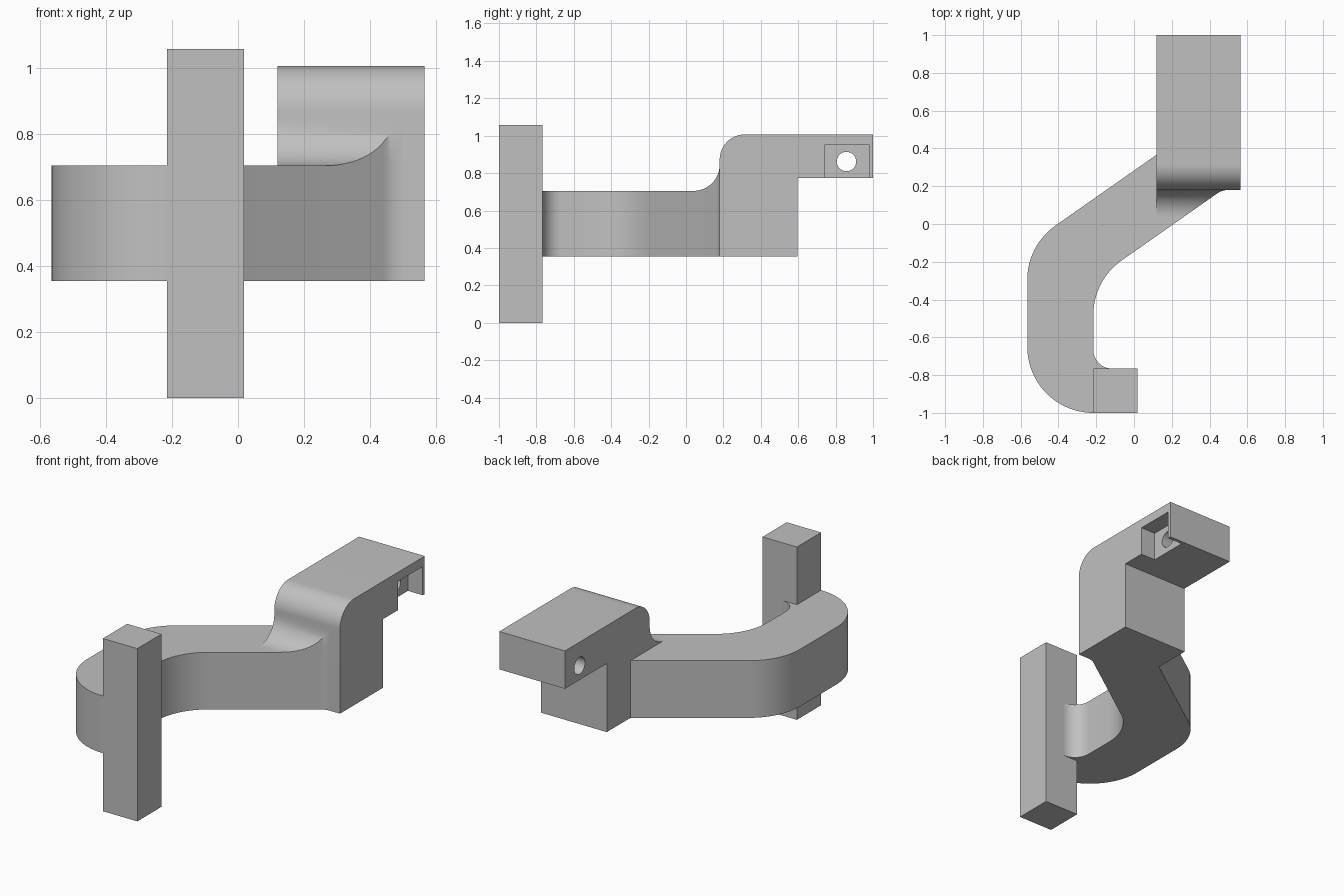
import bpy, bmesh
from math import sin, cos, radians, pi
from mathutils import Vector

cube = bpy.data.objects.get("Cube")
if cube:
    bpy.data.objects.remove(cube, do_unlink=True)

grey = bpy.data.materials.new("plain grey")
grey.use_nodes = True
colour = (0.53, 0.53, 0.53, 1)
grey.diffuse_color = colour
grey.node_tree.nodes["Principled BSDF"].inputs["Base Color"].default_value = colour


def arc(cx, cy, r, start, end, steps=16):
    """Points along an arc, angles in degrees."""
    angles = [radians(start + (end - start) * i / steps) for i in range(steps + 1)]
    return [(cx + r * cos(a), cy + r * sin(a)) for a in angles]


def prism(name, outline, low, high, axis="z"):
    """Extrude an outline along z (outline is x, y) or along x (outline is y, z)."""
    def place(p, h):
        return Vector((p[0], p[1], h)) if axis == "z" else Vector((h, p[0], p[1]))
    bm = bmesh.new()
    face = bm.faces.new([bm.verts.new(place(p, low)) for p in outline])
    side = bmesh.ops.extrude_face_region(bm, geom=[face])["geom"]
    shift = place((0, 0), high - low)
    bmesh.ops.translate(bm, vec=shift, verts=[v for v in side if isinstance(v, bmesh.types.BMVert)])
    bmesh.ops.recalc_face_normals(bm, faces=bm.faces)
    mesh = bpy.data.meshes.new(name)
    bm.to_mesh(mesh)
    bm.free()
    mesh.materials.append(grey)
    obj = bpy.data.objects.new(name, mesh)
    bpy.context.collection.objects.link(obj)
    return obj


def select(obj):
    bpy.ops.object.select_all(action="DESELECT")
    obj.select_set(True)
    bpy.context.view_layer.objects.active = obj


def combine(obj, tool, operation):
    """Apply a boolean and discard its tool."""
    mod = obj.modifiers.new("shape", "BOOLEAN")
    mod.operation = operation
    mod.solver = "EXACT"
    mod.object = tool
    select(obj)
    bpy.ops.object.modifier_apply(modifier=mod.name)
    bpy.data.objects.remove(tool, do_unlink=True)


def rectangle(a0, a1, b0, b1):
    return [(a0, b0), (a1, b0), (a1, b1), (a0, b1)]


# Upright post
post = prism("post", rectangle(-0.215, 0.018, -1.0, -0.766), 0, 1.058)

# Curved arm, traced from the post round the outside and back along the inside
arm_plan = (
    arc(-0.215, -0.65, 0.35, 270, 180, 24)
    + arc(-0.215, -0.295, 0.35, 180, 125)
    + [(0.12, 0.367), (0.12, 0.18)]
    + arc(0.498, 0.08, 0.1, 90, 125, 8)
    + arc(0.135, -0.48, 0.35, 125, 180)
    + arc(-0.115, -0.666, 0.1, 180, 270)
    + [(-0.215, -0.766)]
)
arm = prism("arm", arm_plan, 0.355, 0.705)

# Fillet on top of the arm, trimmed to the arm's plan
fillet_profile = arc(0.04, 0.845, 0.14, -90, 0) + [(0.18, 0.705)]
arm_fillet = prism("arm_fillet", fillet_profile, 0.12, 0.55, "x")
combine(arm_fillet, prism("arm_trim", arm_plan, 0.3, 1.0), "INTERSECT")

# Stepped end block with a rounded front shoulder
block_profile = (
    [(0.18, 0.355), (0.595, 0.355), (0.595, 0.775), (1.0, 0.775), (1.0, 1.007)]
    + arc(0.315, 0.872, 0.135, 90, 180)
)
end_block = prism("end_block", block_profile, 0.12, 0.565, "x")

# Side pocket, open underneath, and the cross hole
combine(end_block, prism("pocket", rectangle(0.74, 0.98, 0.7, 0.95), 0.465, 0.7, "x"), "DIFFERENCE")
hole = arc(0.858, 0.862, 0.052, 0, 360, 32)[:-1]
combine(end_block, prism("hole", hole, 0.0, 0.52, "x"), "DIFFERENCE")

for part in (post, arm, arm_fillet, end_block):
    select(part)
    bpy.ops.object.shade_smooth_by_angle(angle=pi / 6)
